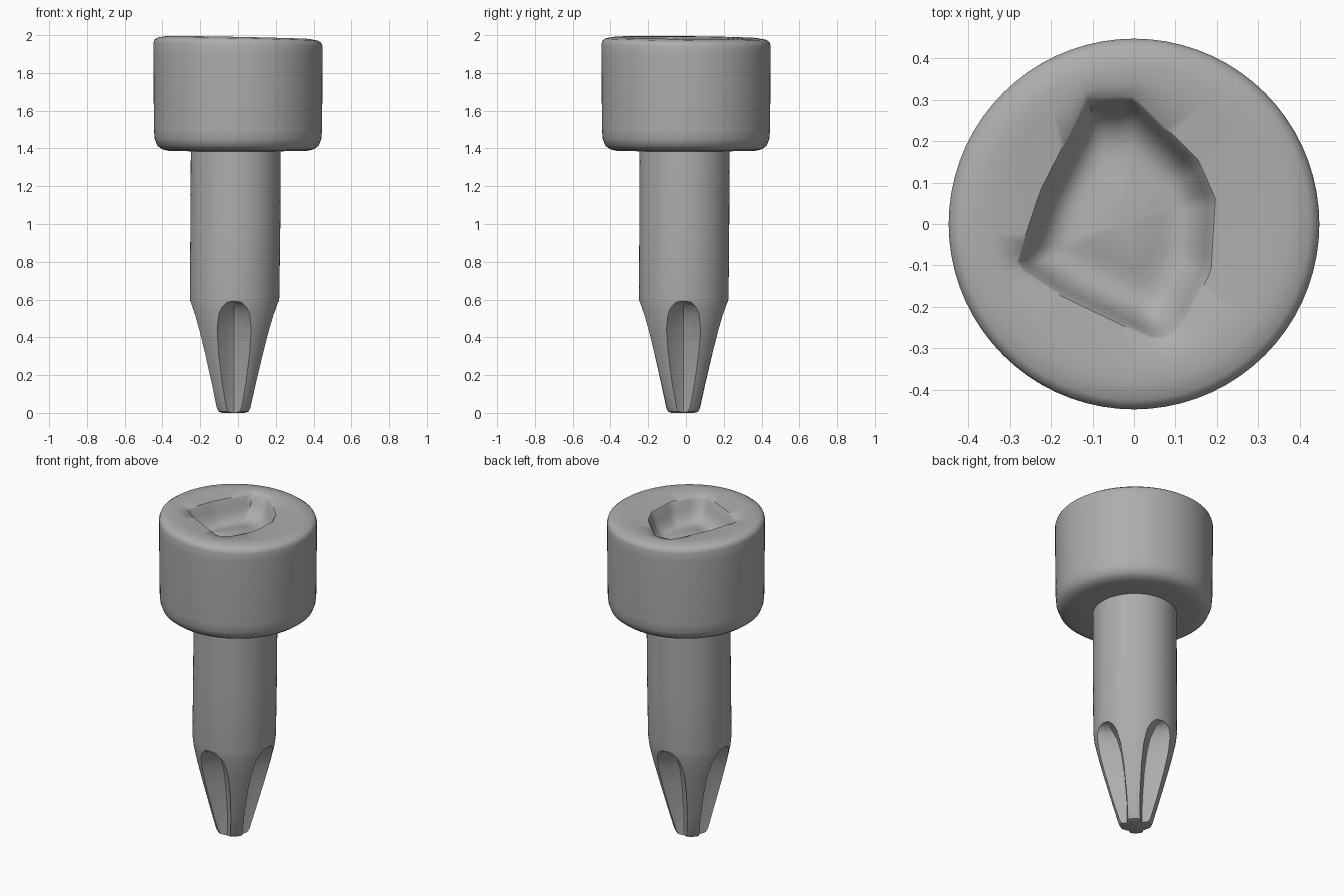
import bpy, bmesh, math
from mathutils import Vector

if "Cube" in bpy.data.objects:
    bpy.data.objects.remove(bpy.data.objects["Cube"])

SEG = 72

# Dark grey metal shared by both parts
grey = bpy.data.materials.new("dark_grey")
grey.diffuse_color = (0.42, 0.42, 0.42, 1.0)
grey.use_nodes = True
grey.node_tree.nodes["Principled BSDF"].inputs["Base Color"].default_value = grey.diffuse_color


def loft(name, rings, cap_start=False, cap_end=False):
    """Skin a list of equal-length point rings into one mesh object."""
    bm = bmesh.new()
    loops = [[bm.verts.new(p) for p in ring] for ring in rings]
    n = len(loops[0])
    for a, b in zip(loops, loops[1:]):
        for i in range(n):
            j = (i + 1) % n
            bm.faces.new((a[i], a[j], b[j], b[i]))
    if cap_start:
        bm.faces.new(loops[0][::-1])
    if cap_end:
        bm.faces.new(loops[-1])
    bmesh.ops.recalc_face_normals(bm, faces=bm.faces)
    mesh = bpy.data.meshes.new(name)
    bm.to_mesh(mesh)
    bm.free()
    mesh.materials.append(grey)
    ob = bpy.data.objects.new(name, mesh)
    bpy.context.collection.objects.link(ob)
    return ob


def circle(r, z, cx=0.0, cy=0.0):
    return [(cx + r * math.cos(2 * math.pi * i / SEG),
             cy + r * math.sin(2 * math.pi * i / SEG), z) for i in range(SEG)]


def activate(ob):
    bpy.ops.object.select_all(action='DESELECT')
    ob.select_set(True)
    bpy.context.view_layer.objects.active = ob


# Shaft and tapered tip: radius, height, and a slight lean of the axis
profile = [(0.06, 0.0), (0.085, 0.008), (0.097, 0.03), (0.135, 0.17), (0.175, 0.32),
           (0.208, 0.45), (0.23, 0.55), (0.237, 0.61), (0.238, 1.0), (0.238, 1.40)]
shaft = loft("shaft", [circle(r, z, -0.025 + 0.011 * min(z, 1.2), -0.016 + 0.007 * min(z, 1.2))
                       for r, z in profile], True, True)

# Four V-shaped flutes cut into the tip: height, depth of the groove bottom
groove = [(-0.05, 0.06), (0.04, 0.06), (0.15, 0.063), (0.32, 0.08), (0.44, 0.102),
          (0.52, 0.133), (0.56, 0.165), (0.585, 0.20), (0.60, 0.28)]
for k in range(4):
    ang = k * math.pi / 2
    c, s = math.cos(ang), math.sin(ang)
    rings = []
    for z, a in groove:
        pts = [(a + 0.3, -0.3), (a + 0.02, -0.03), (a, 0), (a + 0.02, 0.03), (a + 0.3, 0.3)]
        rings.append([(-0.02 + c * u - s * v, -0.013 + s * u + c * v, z) for u, v in pts])
    cutter = loft("flute_cutter", rings, True, True)
    cutter.hide_render = True
    activate(shaft)
    mod = shaft.modifiers.new("flute", 'BOOLEAN')
    mod.operation = 'DIFFERENCE'
    mod.solver = 'EXACT'
    mod.object = cutter
    bpy.ops.object.modifier_apply(modifier=mod.name)
    bpy.data.objects.remove(cutter)

# Outline of the worn socket in the top of the head
outline = [Vector(p) for p in [(0.19, 0.06), (0.15, 0.15), (0.0, 0.30), (-0.11, 0.295),
                               (-0.22, 0.08), (-0.28, -0.10), (-0.18, -0.165),
                               (0.06, -0.28), (0.11, -0.245), (0.18, -0.11)]]
centre = Vector((-0.03, 0.0))


def socket_point(i):
    """Where a ray from the socket centre meets the outline."""
    t = 2 * math.pi * i / SEG
    d = Vector((math.cos(t), math.sin(t)))
    for a, b in zip(outline, outline[1:] + outline[:1]):
        e, w = b - a, a - centre
        den = d.cross(e)
        if abs(den) < 1e-9:
            continue
        u, v = w.cross(e) / den, w.cross(d) / den
        if u > 0 and -1e-6 <= v <= 1 + 1e-6:
            return centre + d * u
    return centre + d * 0.2


def top_z(x, y):
    return 1.979 - 0.02 * x - 0.01 * y


# Head: rounded drum, gently tilted top, then the socket walls and floor
head_rings = [circle(0.236, 1.385, -0.012, -0.008)]
head_rings += [circle(r, z) for r, z in [(0.36, 1.386), (0.40, 1.395), (0.427, 1.415),
                                         (0.441, 1.45), (0.445, 1.50), (0.448, 1.90)]]
for r, drop in [(0.448, 0.03), (0.442, 0.012), (0.425, 0.0), (0.38, -0.008), (0.34, -0.006)]:
    head_rings.append([(x, y, top_z(x, y) - drop) for x, y, _ in circle(r, 0)])
rim = [socket_point(i) for i in range(SEG)]
for f, depth in [(1.03, 0.004), (1.0, 0.014), (0.94, 0.06), (0.87, 0.095), (0.78, 0.12),
                 (0.67, 0.133), (0.54, 0.134), (0.4, 0.126), (0.25, 0.118), (0.1, 0.115)]:
    ring = []
    for p in rim:
        q = centre + (p - centre) * f
        ring.append((q.x, q.y, top_z(q.x, q.y) - depth))
    head_rings.append(ring)
head = loft("head", head_rings, False, True)

for ob, angle in ((shaft, 35), (head, 50)):
    activate(ob)
    bpy.ops.object.shade_smooth_by_angle(angle=math.radians(angle))
